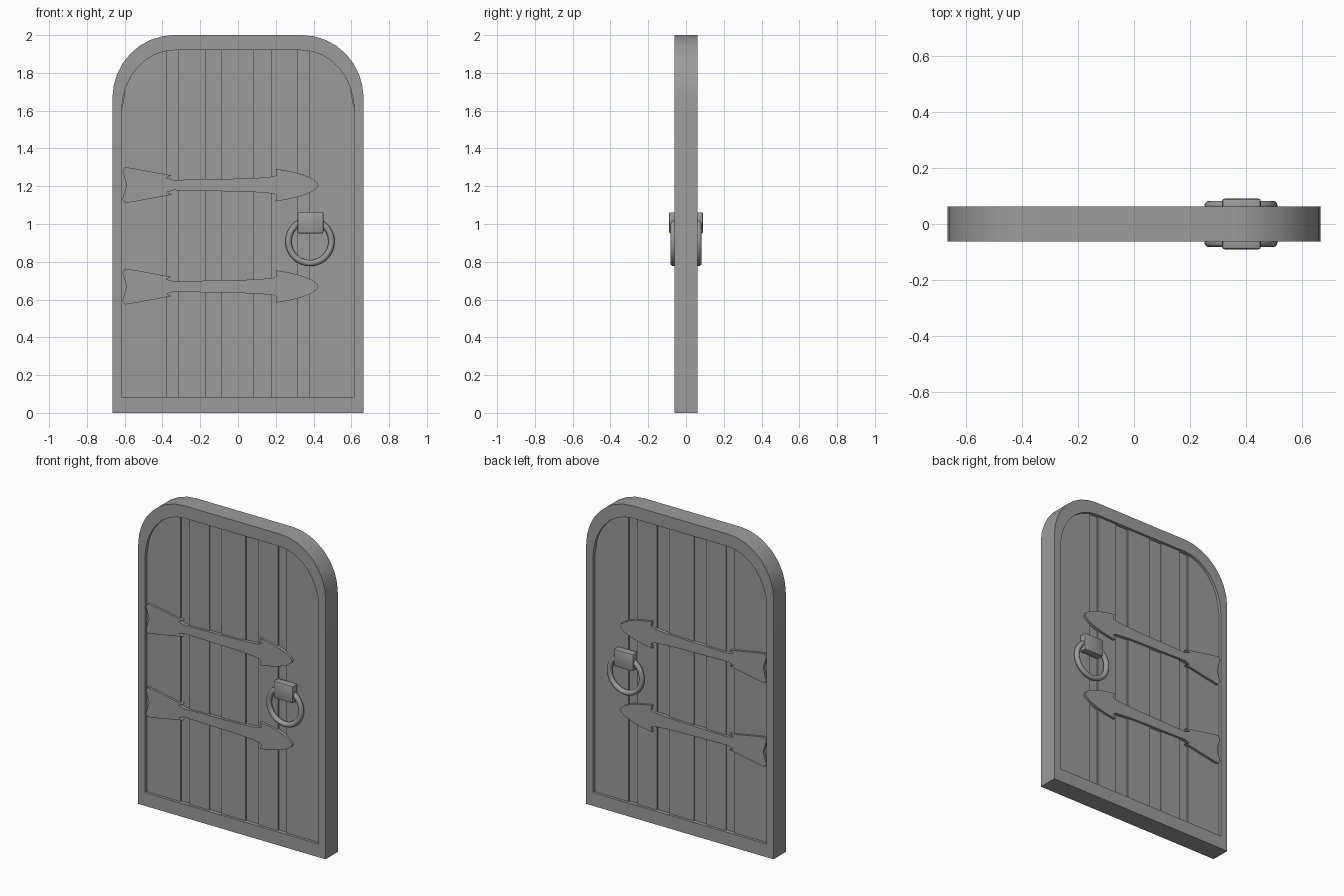
import bpy, bmesh, math
from mathutils import Matrix

if "Cube" in bpy.data.objects:
    bpy.data.objects.remove(bpy.data.objects["Cube"])

grey = bpy.data.materials.new("stone grey")
grey.diffuse_color = (0.33, 0.33, 0.33, 1)
grey.use_nodes = True
grey.node_tree.nodes["Principled BSDF"].inputs["Base Color"].default_value = grey.diffuse_color

HALF = 0.062      # frame half depth
FLOOR = 0.036     # recessed panel half depth
PLANK = 0.045     # plank face half depth


def finish(bm, name, angle=30):
    bmesh.ops.recalc_face_normals(bm, faces=bm.faces)
    mesh = bpy.data.meshes.new(name)
    bm.to_mesh(mesh)
    bm.free()
    mesh.materials.append(grey)
    ob = bpy.data.objects.new(name, mesh)
    bpy.context.collection.objects.link(ob)
    bpy.ops.object.select_all(action='DESELECT')
    ob.select_set(True)
    bpy.context.view_layer.objects.active = ob
    bpy.ops.object.shade_smooth_by_angle(angle=math.radians(angle))
    return ob


def arch(hw, z0, z1, rx, rz, n=8):
    """Door outline with rounded top corners, as (x, z) points."""
    right = [(hw - rx + rx * math.cos(a), z1 - rz + rz * math.sin(a))
             for a in (i * math.pi / 2 / n for i in range(n + 1))]
    left = [(-x, z) for x, z in reversed(right)]
    return [(hw, z0)] + right + left + [(-hw, z0)]


def slab(name, pts, y0, y1):
    """Extrude an (x, z) outline from y0 to y1."""
    bm = bmesh.new()
    face = bm.faces.new([bm.verts.new((x, y0, z)) for x, z in pts])
    ext = bmesh.ops.extrude_face_region(bm, geom=[face])
    for v in ext["geom"]:
        if isinstance(v, bmesh.types.BMVert):
            v.co.y = y1
    return finish(bm, name)


outer = arch(0.665, 0, 2.0, 0.325, 0.335)
inner = arch(0.616, 0.085, 1.92, 0.28, 0.32)

# Frame: ring between the two outlines
bm = bmesh.new()
loops = [[bm.verts.new((x, y, z)) for x, z in pts]
         for pts, y in ((outer, -HALF), (inner, -HALF), (inner, HALF), (outer, HALF))]
n = len(outer)
for k in range(4):
    a, b = loops[k], loops[(k + 1) % 4]
    for i in range(n):
        j = (i + 1) % n
        bm.faces.new((a[i], a[j], b[j], b[i]))
finish(bm, "frame")

# Recessed panel behind the planks
slab("panel", inner, -FLOOR, FLOOR)


def inner_top(x):
    t = max(0, (abs(x) - 0.336) / 0.28)
    return 1.60 + 0.32 * math.sqrt(max(0, 1 - t * t))


# Planks, with shallow channels between them
for i, (a, b) in enumerate([(-0.616, -0.377), (-0.314, -0.172), (-0.087, 0.085),
                            (0.175, 0.315), (0.375, 0.616)]):
    top = [b + (a - b) * k / 12 for k in range(13)]
    pts = [(a, 0.085), (b, 0.085)] + [(x, inner_top(x)) for x in top]
    slab(f"plank_{i + 1}", pts, -PLANK, PLANK)

# Arrow-shaped strap hinges: upper half of the outline, mirrored below
half = [(-0.612, 0.075), (-0.598, 0.095), (-0.54, 0.086), (-0.352, 0.051),
        (-0.379, 0.039), (-0.342, 0.027), (-0.17, 0.031), (0.0, 0.034),
        (0.10, 0.038), (0.185, 0.045), (0.207, 0.055), (0.199, 0.086),
        (0.27, 0.074), (0.335, 0.058), (0.39, 0.036), (0.418, 0.016)]
strap = ([(-0.590, 0)] + half + [(0.426, 0)] + [(x, -z) for x, z in reversed(half)])
for label, zc in (("upper", 1.206), ("lower", 0.669)):
    for side, s in (("front", -1), ("back", 1)):
        slab(f"{label}_hinge_{side}", [(x, z + zc) for x, z in strap],
             s * 0.038, s * 0.060)


def pull_ring(name, y):
    bm = bmesh.new()
    N, M, R, r = 40, 12, 0.114, 0.0165
    g = []
    for i in range(N):
        a = 2 * math.pi * i / N
        g.append([])
        for j in range(M):
            b = 2 * math.pi * j / M
            d = R + r * math.cos(b)
            g[i].append(bm.verts.new((0.381 + d * math.cos(a), y + r * math.sin(b),
                                      0.907 + d * math.sin(a))))
    for i in range(N):
        for j in range(M):
            p, q = (i + 1) % N, (j + 1) % M
            bm.faces.new((g[i][j], g[p][j], g[p][q], g[i][q]))
    finish(bm, name, 60)


# Pull ring and its holder on both faces
for side, s in (("front", -1), ("back", 1)):
    pull_ring(f"pull_ring_{side}", s * 0.066)
    bm = bmesh.new()
    bmesh.ops.create_cube(bm, size=1, matrix=Matrix.Translation((0.383, s * 0.065, 1.006))
                          @ Matrix.Diagonal((0.138, 0.05, 0.112, 1)))
    bmesh.ops.bevel(bm, geom=bm.edges[:], offset=0.008, segments=2,
                    affect='EDGES', profile=0.5)
    finish(bm, f"ring_holder_{side}", 40)
